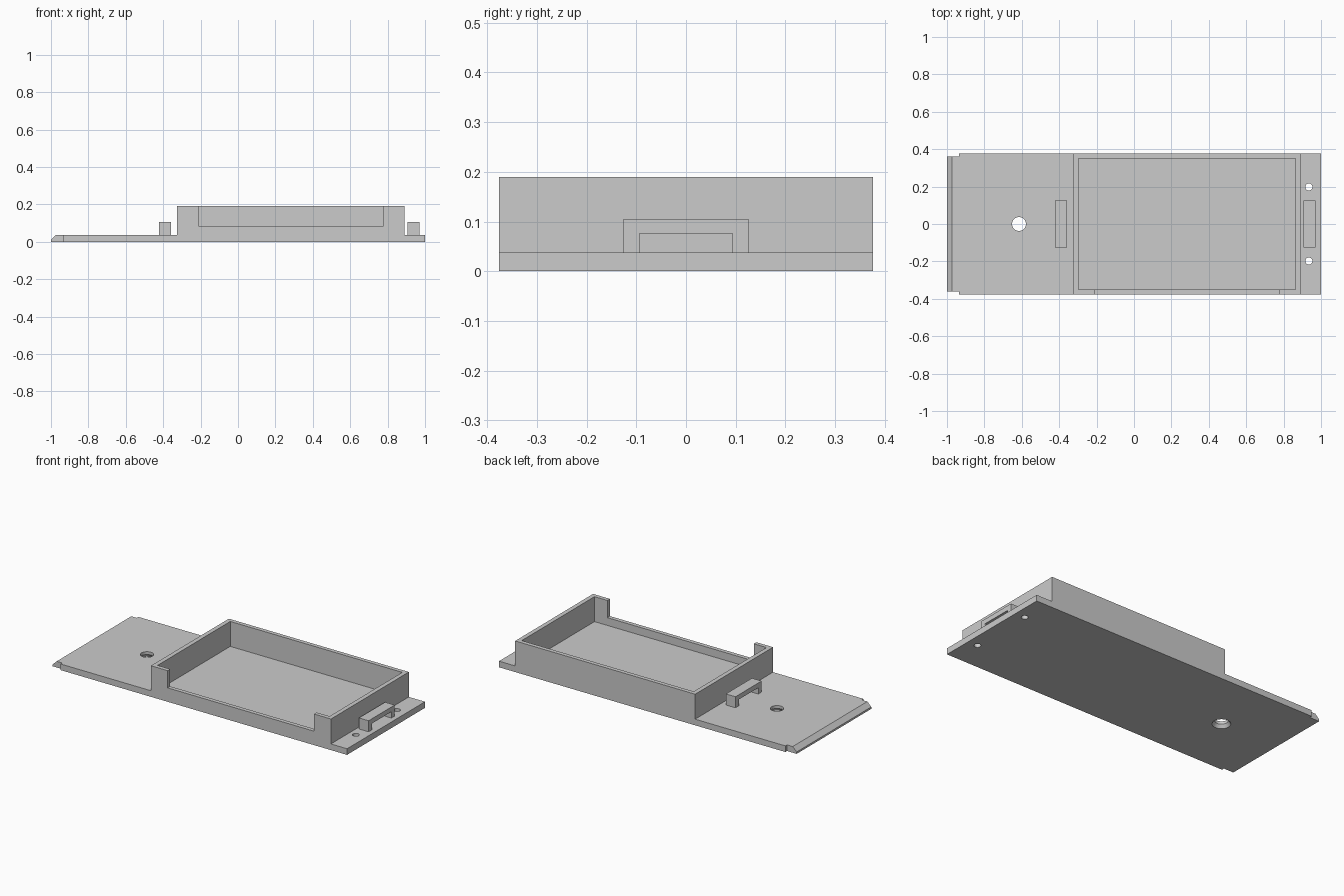
import bpy, bmesh
from mathutils import Matrix

if "Cube" in bpy.data.objects:
    bpy.data.objects.remove(bpy.data.objects["Cube"])

# One plain grey
SHADE = (0.6, 0.6, 0.6, 1)
grey = bpy.data.materials.new("light grey plastic")
grey.use_nodes = True
grey.diffuse_color = SHADE
grey.node_tree.nodes["Principled BSDF"].inputs["Base Color"].default_value = SHADE


def finish(name, bm):
    bmesh.ops.recalc_face_normals(bm, faces=bm.faces)
    mesh = bpy.data.meshes.new(name)
    bm.to_mesh(mesh)
    bm.free()
    mesh.materials.append(grey)
    obj = bpy.data.objects.new(name, mesh)
    bpy.context.collection.objects.link(obj)
    return obj


def extrude_profile(name, points, axis, half):
    """Extrude a (u, z) outline symmetrically along x or y."""
    bm = bmesh.new()
    place = (lambda u, z: (u, -half, z)) if axis == "y" else (lambda u, z: (-half, u, z))
    face = bm.faces.new([bm.verts.new(place(u, z)) for u, z in points])
    ext = bmesh.ops.extrude_face_region(bm, geom=[face])["geom"]
    move = (0, 2 * half, 0) if axis == "y" else (2 * half, 0, 0)
    bmesh.ops.translate(bm, vec=move, verts=[v for v in ext if isinstance(v, bmesh.types.BMVert)])
    return finish(name, bm)


def box(name, lo, hi):
    bm = bmesh.new()
    bmesh.ops.create_cube(bm, size=1)
    for v in bm.verts:
        v.co = [lo[i] if v.co[i] < 0 else hi[i] for i in range(3)]
    return finish(name, bm)


def cone(name, x, y, z0, z1, r0, r1):
    bm = bmesh.new()
    bmesh.ops.create_cone(bm, cap_ends=True, segments=40, radius1=r0, radius2=r1,
                          depth=z1 - z0, matrix=Matrix.Translation((x, y, (z0 + z1) / 2)))
    return finish(name, bm)


def cut(target, cutter):
    cutter.hide_render = True
    mod = target.modifiers.new(cutter.name, "BOOLEAN")
    mod.operation = "DIFFERENCE"
    mod.solver = "EXACT"
    mod.object = cutter
    bpy.context.view_layer.objects.active = target
    bpy.ops.object.modifier_apply(modifier=mod.name)
    bpy.data.objects.remove(cutter)


# Base plate and raised tray as one side outline
W, T, H = 0.376, 0.0375, 0.19
body = extrude_profile("tray_body", [
    (-1, 0), (1, 0), (1, T), (0.891, T), (0.891, H), (-0.325, H),
    (-0.325, T), (-0.973, T), (-1, 0.012)], "y", W)

# Tray hollow down to the plate, and the low opening in its front wall
cut(body, box("tray_hollow", (-0.298, -0.351, T), (0.864, 0.351, 0.3)))
cut(body, box("front_opening", (-0.212, -0.5, 0.085), (0.777, -0.3, 0.3)))

# Narrowed tongue at the bevelled end, and small holes at the other
for side in (-1, 1):
    y0, y1 = sorted((side * 0.36, side * 0.5))
    cut(body, box("tongue_step", (-1.1, y0, -0.1), (-0.935, y1, 0.1)))
    cut(body, cone("small_hole", 0.935, side * 0.198, -0.1, 0.1, 0.019, 0.019))

# Large hole, countersunk underneath
cut(body, cone("large_hole", -0.615, 0, -0.1, 0.1, 0.037, 0.037))
cut(body, cone("countersink", -0.615, 0, -0.02, 0.02, 0.065, 0.037))

# Bridge-shaped handles at both ends of the tray
arch = [(-0.126, T), (-0.094, T), (-0.094, 0.076), (0.094, 0.076),
        (0.094, T), (0.126, T), (0.126, 0.105), (-0.126, 0.105)]
for name, x in (("right_handle", -0.39), ("left_handle", 0.938)):
    handle = extrude_profile(name, arch, "x", 0.0325)
    handle.location.x = x

# Smooth hole walls, sharp everywhere else
bpy.ops.object.select_all(action="DESELECT")
body.select_set(True)
bpy.context.view_layer.objects.active = body
bpy.ops.object.shade_smooth_by_angle(angle=0.5)
